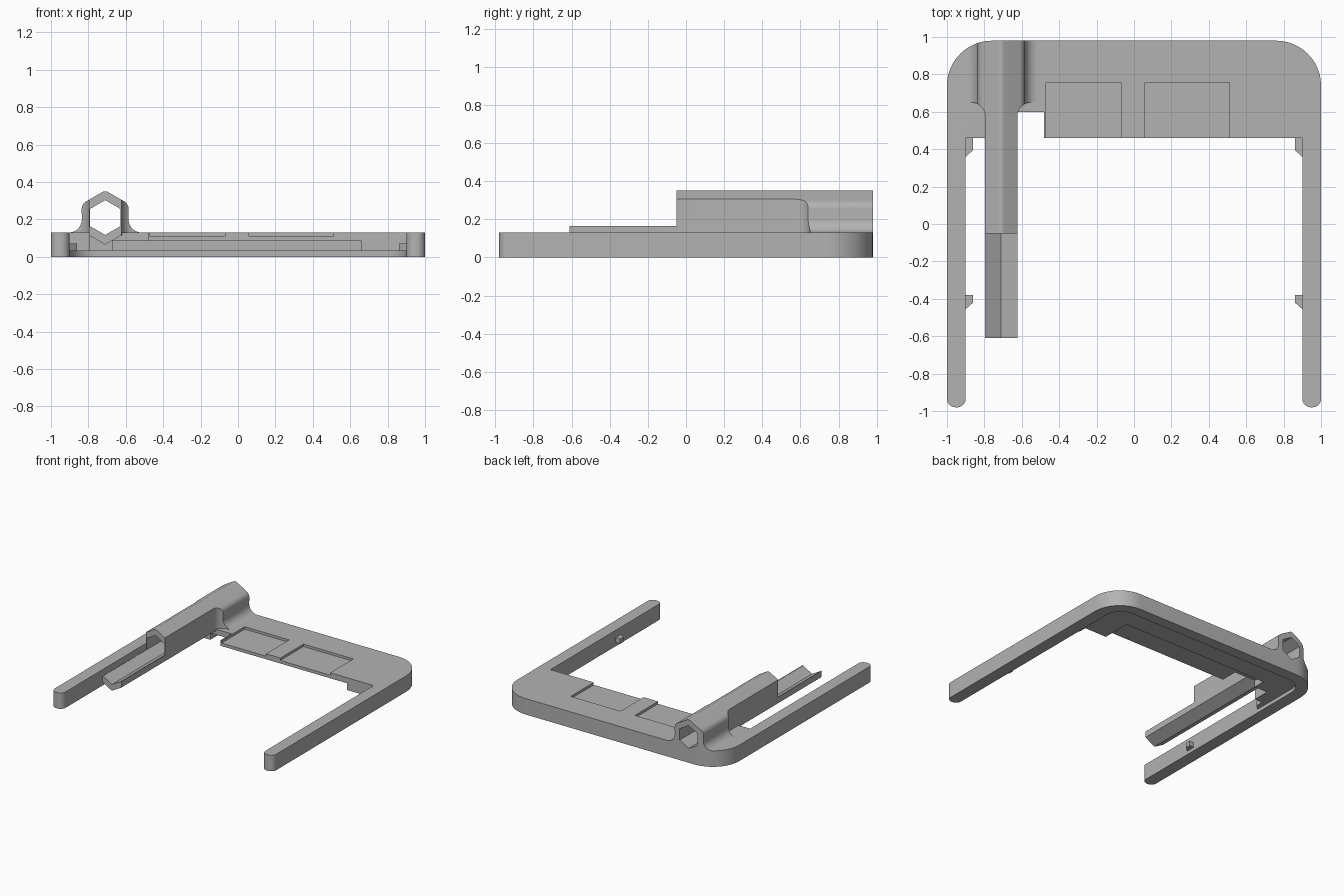
import bpy, bmesh, math
from mathutils import Vector, Matrix

if "Cube" in bpy.data.objects:
    bpy.data.objects.remove(bpy.data.objects["Cube"])

grey = bpy.data.materials.new("plain grey")
grey.diffuse_color = (0.45, 0.45, 0.45, 1)
grey.use_nodes = True
grey.node_tree.nodes["Principled BSDF"].inputs["Base Color"].default_value = grey.diffuse_color


def rounded(points, steps=12):
    """Outline from (u, v, radius) corners, with arcs at rounded corners."""
    out, n = [], len(points)
    for i, (u, v, r) in enumerate(points):
        p = Vector((u, v))
        if r == 0:
            out.append(p)
            continue
        a = (Vector(points[i - 1][:2]) - p).normalized()
        b = (Vector(points[(i + 1) % n][:2]) - p).normalized()
        half = a.angle(b) / 2
        centre = p + (a + b).normalized() * r / math.sin(half)
        start = p + a * r / math.tan(half) - centre
        turn = start.angle_signed(p + b * r / math.tan(half) - centre)
        for k in range(steps + 1):
            out.append(centre + Matrix.Rotation(-turn * k / steps, 2) @ start)
    return out


def prism(name, outline, lo, hi, axis="z"):
    """Extrude a 2D outline along z (outline in xy) or y (outline in xz)."""
    bm = bmesh.new()
    put = (lambda p, h: (p[0], p[1], h)) if axis == "z" else (lambda p, h: (p[0], h, p[1]))
    low = [bm.verts.new(put(p, lo)) for p in outline]
    top = [bm.verts.new(put(p, hi)) for p in outline]
    n = len(low)
    bm.faces.new(low)
    bm.faces.new(top[::-1])
    for i in range(n):
        j = (i + 1) % n
        bm.faces.new((low[j], low[i], top[i], top[j]))
    bmesh.ops.recalc_face_normals(bm, faces=bm.faces)
    mesh = bpy.data.meshes.new(name)
    bm.to_mesh(mesh)
    bm.free()
    mesh.materials.append(grey)
    ob = bpy.data.objects.new(name, mesh)
    bpy.context.collection.objects.link(ob)
    return ob


def box(name, x0, x1, y0, y1, z0, z1):
    return prism(name, [(x0, y0), (x1, y0), (x1, y1), (x0, y1)], z0, z1)


def combine(ob, tool, operation="DIFFERENCE"):
    """Apply a boolean and remove the tool."""
    mod = ob.modifiers.new("boolean", "BOOLEAN")
    mod.object, mod.operation, mod.solver = tool, operation, "EXACT"
    bpy.context.view_layer.objects.active = ob
    bpy.ops.object.modifier_apply(modifier=mod.name)
    bpy.data.objects.remove(tool)


# U-shaped frame with rounded back corners and arm tips
frame = prism("frame", rounded([
    (-1, -.98, .046), (-.9, -.98, .046), (-.9, .46, 0), (.9, .46, 0),
    (.9, -.98, .046), (1, -.98, .046), (1, .98, .24), (-1, .98, .24)]), 0, .13)

# Recess and deeper pocket on the underside
combine(frame, prism("recess", rounded([
    (-.9, .4, 0), (.9, .4, 0), (.9, .89, .14), (-.9, .89, .14)]), -.1, .03))
combine(frame, box("pocket", -.67, .66, .4, .7, -.1, .085))

# Two shallow trays on top and the notch beside the holder
for x0, x1 in ((-.47, -.07), (.06, .51)):
    combine(frame, box("tray", x0, x1, .4, .757, .11, .3))
combine(frame, box("notch", -.79, -.48, .4, .6, -.1, .3))

# Holder: ridged body with flared base, narrow ahead of the flare
CX, CZ, HALF = -.71, .21, .086
flare = [(.195 - .07 * math.sin(a), .2 - .07 * math.cos(a))
         for a in [math.pi / 2 * k / 12 for k in range(13)]]
crown = [tuple(p) for p in rounded([(.125, .2, 0), (.126, .2825, .05),
                                    (0, .355, .03), (-.126, .2825, .05), (-.125, .2, 0)])][1:-1]
right = [(HALF, .115), (.195, .115)] + flare
left = [(-x, z) for x, z in reversed(right)]
profile = [(0, .065)] + right + crown + left
holder = prism("holder", [(CX + x, z) for x, z in profile], -.61, .98, "y")
side = [(HALF, -.7)] + [(HALF + .075 * (1 - math.cos(a)), .575 + .075 * math.sin(a))
                        for a in [math.pi / 2 * k / 12 for k in range(13)]]
side += [(.25, .65), (.25, 1.1)]
plan = side + [(-x, y) for x, y in reversed(side)]
combine(holder, prism("plan", [(CX + x, y) for x, y in plan], -.2, .6), "INTERSECT")
combine(holder, prism("corner", rounded([
    (-1, -1.5, 0), (1, -1.5, 0), (1, .98, .24), (-1, .98, .24)]), -.3, .7), "INTERSECT")

# Open trough at the front of the holder
combine(holder, box("opening", -.9, -.5, -.8, -.05, .165, .6))
combine(frame, holder, "UNION")

# Hexagonal bore through the holder
hexagon = [(CX + .093 * math.sin(k * math.pi / 3), CZ + .093 * math.cos(k * math.pi / 3))
           for k in range(6)]
combine(frame, prism("bore", hexagon, -1, 1.2, "y"))

bpy.ops.object.select_all(action="DESELECT")
frame.select_set(True)
bpy.context.view_layer.objects.active = frame
bpy.ops.object.shade_smooth_by_angle(angle=math.radians(25))

# Small retaining catches on the inside of both arms
for s, label in ((-1, "left"), (1, "right")):
    for y0, y1, place in ((.355, .46, "back"), (-.46, -.38, "front")):
        prism(f"{label}_{place}_catch", [(s * .905, y0), (s * .86, y0 + .04),
              (s * .86, y1), (s * .905, y1)], .03, .07)
